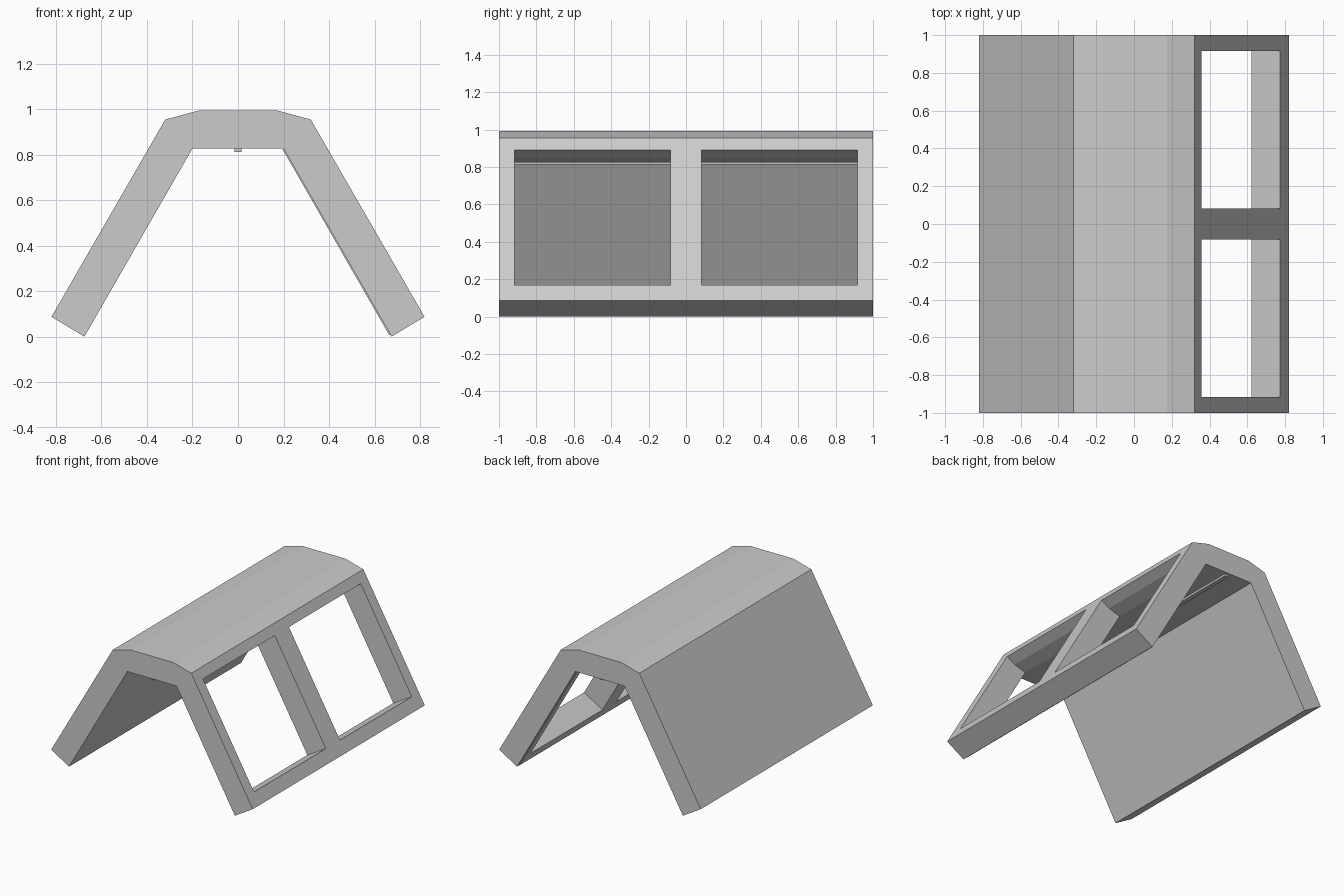
import bpy
import bmesh

if "Cube" in bpy.data.objects:
    bpy.data.objects.remove(bpy.data.objects["Cube"])


def prism(name, profile, spans):
    """Extrude an (x, z) profile along y, once per (y0, y1) span."""
    bm = bmesh.new()
    for y0, y1 in spans:
        face = bm.faces.new([bm.verts.new((x, y0, z)) for x, z in profile])
        out = bmesh.ops.extrude_face_region(bm, geom=[face])
        moved = [v for v in out["geom"] if isinstance(v, bmesh.types.BMVert)]
        bmesh.ops.translate(bm, verts=moved, vec=(0, y1 - y0, 0))
    bmesh.ops.recalc_face_normals(bm, faces=bm.faces)
    mesh = bpy.data.meshes.new(name)
    bm.to_mesh(mesh)
    bm.free()
    obj = bpy.data.objects.new(name, mesh)
    bpy.context.collection.objects.link(obj)
    return obj


def cut(obj, cutter):
    mod = obj.modifiers.new("windows", "BOOLEAN")
    mod.operation = "DIFFERENCE"
    mod.solver = "EXACT"
    mod.object = cutter


# Two window openings, square to the slope with a stepped head
window_cutter = prism(
    "window_cutter",
    [(0.444, 0.94), (0.86, 0.22), (0.587, 0.062), (0.17, 0.815), (0.29, 0.851)],
    [(-0.917, -0.082), (0.082, 0.917)])
window_cutter.hide_render = True
window_cutter.display_type = "WIRE"

# Bent shell: solid left slope, flat roof, framed right slope
half = [(0.175, 0.993), (0.32, 0.954), (0.82, 0.087), (0.675, 0.003), (0.2, 0.827)]
half[3] = (0.675, 0.0)
shell = prism("roof_shell", half + [(-x, z) for x, z in reversed(half)], [(-1, 1)])
cut(shell, window_cutter)

# Thin lining on the inner side of the window frame
lining = prism(
    "frame_lining",
    [(0.203, 0.825), (0.195, 0.825), (0.664, 0.008), (0.672, 0.008)],
    [(-0.98, 0.98)])
cut(lining, window_cutter)

# Small rib under the ridge
prism("ceiling_rib",
      [(-0.016, 0.83), (0.016, 0.83), (0.016, 0.812), (-0.016, 0.812)],
      [(-0.98, 0.98)])
